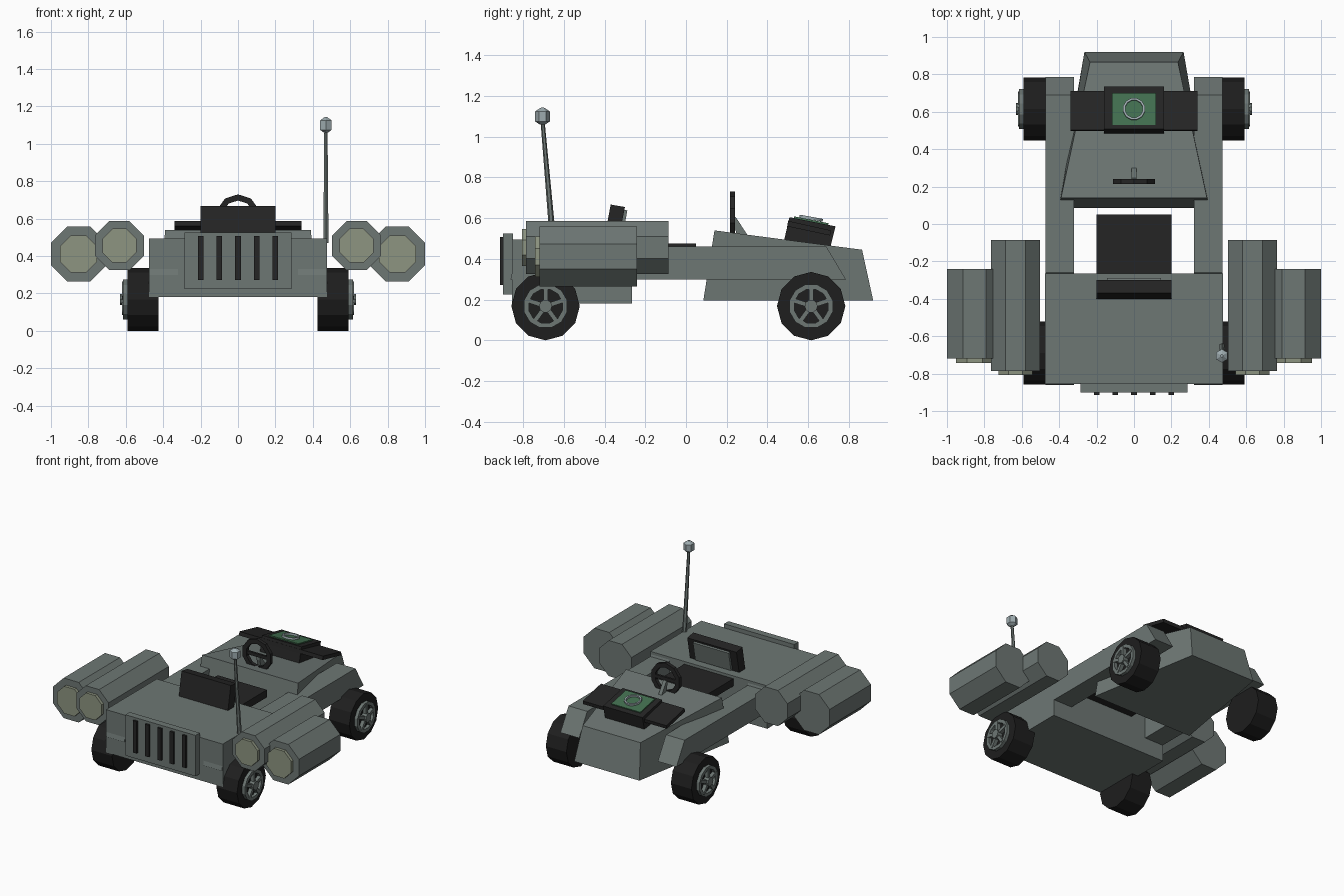
import bpy, bmesh, math
from mathutils import Matrix, Vector

if "Cube" in bpy.data.objects:
    bpy.data.objects.remove(bpy.data.objects["Cube"])

def material(name, rgb):
    m = bpy.data.materials.new(name)
    m.diffuse_color = (*rgb, 1)
    m.use_nodes = True
    m.node_tree.nodes["Principled BSDF"].inputs["Base Color"].default_value = m.diffuse_color
    return m

GREY = material("body grey", (0.155, 0.185, 0.175))
DARK = material("dark trim", (0.018, 0.018, 0.018))
TYRE = material("tyre black", (0.013, 0.013, 0.013))
GREEN = material("panel green", (0.055, 0.16, 0.08))
CAP = material("pale cap", (0.27, 0.30, 0.22))
LIGHT = material("light metal", (0.34, 0.41, 0.43))

X = Matrix.Rotation(math.pi / 2, 4, 'Y')   # turns z axis to +x
Y = Matrix.Rotation(-math.pi / 2, 4, 'X')  # turns z axis to +y

def finish(name, bm, mat):
    bmesh.ops.recalc_face_normals(bm, faces=bm.faces)
    me = bpy.data.meshes.new(name)
    bm.to_mesh(me)
    bm.free()
    me.materials.append(mat)
    ob = bpy.data.objects.new(name, me)
    bpy.context.collection.objects.link(ob)
    return ob

def loft(name, loops, mat, closed=False):
    """Skin equal-length point loops; cap the ends, or close into a ring."""
    bm = bmesh.new()
    vs = [[bm.verts.new(p) for p in l] for l in loops]
    n = len(loops[0])
    for i in range(len(vs) if closed else len(vs) - 1):
        a, b = vs[i], vs[(i + 1) % len(vs)]
        for j in range(n):
            k = (j + 1) % n
            bm.faces.new((a[j], a[k], b[k], b[j]))
    if not closed:
        bm.faces.new(vs[0])
        bm.faces.new(vs[-1])
    return finish(name, bm, mat)

def slab(name, x0, x1, yz, mat):
    return loft(name, [[(x, y, z) for y, z in yz] for x in (x0, x1)], mat)

def box(name, x0, x1, y0, y1, z0, z1, mat):
    return slab(name, x0, x1, [(y0, z0), (y1, z0), (y1, z1), (y0, z1)], mat)

def rod(name, p, q, r1, r2, sides, mat, turn=0):
    p, q = Vector(p), Vector(q)
    d = q - p
    rot = Y if abs(d.normalized().y) > .999 else (
        d.to_track_quat('Z', 'Y').to_matrix().to_4x4())
    bm = bmesh.new()
    bmesh.ops.create_cone(bm, cap_ends=True, segments=sides, radius1=r1, radius2=r2,
                          depth=d.length, matrix=Matrix.Translation((p + q) / 2) @ rot
                          @ Matrix.Rotation(turn, 4, 'Z'))
    return finish(name, bm, mat)

def ring(name, centre, r_in, r_out, depth, rot, n, mat):
    m = Matrix.Translation(centre) @ rot
    h = depth / 2
    loops = []
    for i in range(n):
        a = 2 * math.pi * (i + .5) / n
        loops.append([m @ Vector((r * math.cos(a), r * math.sin(a), z))
                      for r, z in ((r_in, -h), (r_out, -h), (r_out, h), (r_in, h))])
    return loft(name, loops, mat, closed=True)

# body block, hood and side rails
box("rear_body", -.475, .475, -.855, -.265, .18, .495, GREY)
loft("hood", [
    [(-.41, .085, .195), (.41, .085, .195), (.39, .14, .54), (-.39, .14, .54)],
    [(-.265, .92, .195), (.265, .92, .195), (.235, .865, .445), (-.235, .865, .445)]], GREY)
for s, side in ((-1, "left"), (1, "right")):
    slab(side + "_rail", s * .32, s * .472,
         [(-.862, .30), (.785, .30), (.69, .46), (-.26, .46), (-.27, .49), (-.82, .49)], GREY)

# grille with slots
box("grille_plate", -.285, .285, -.9, -.85, .225, .525, GREY)
for i in range(5):
    x = -.2 + .1 * i
    box("grille_slot", x - .015, x + .015, -.915, -.89, .272, .507, DARK)

# seat
box("seat_cushion", -.2, .2, -.27, .05, .42, .475, DARK)
slab("seat_back", -.2, .2, [(-.405, .48), (-.335, .48), (-.3, .655), (-.37, .667)], DARK)
slab("seat_back_panel", -.145, .145, [(-.335, .50), (-.315, .50), (-.288, .638), (-.308, .643)], GREY)

# steering wheel and column
ring("steering_wheel", (0, .228, .612), .085, .118, .026, Y, 10, DARK)
box("steering_spoke", -.09, .09, .22, .236, .598, .622, DARK)
slab("steering_column", -.013, .013, [(.235, .6), (.235, .57), (.255, .5), (.30, .5), (.30, .52), (.245, .605)], GREY)

# console on the hood with side wings and dial
slab("console", -.16, .16, [(.483, .495), (.71, .46), (.735, .56), (.508, .605)], DARK)
slab("console_wings", -.34, .34, [(.497, .56), (.708, .515), (.712, .54), (.502, .587)], DARK)
slab("console_screen", -.118, .118, [(.53, .59), (.697, .56), (.70, .575), (.53, .609)], GREEN)
ring("console_dial", (0, .615, .6), .048, .06, .014, Matrix.Rotation(-.18, 4, 'X'), 12, LIGHT)

# side thrusters
for s, side in ((-1, "left"), (1, "right")):
    for label, x, z, a, y0, y1, cap in (("outer", .8525, .411, .1475, -.72, -.24, .108),
                                        ("inner", .634, .456, .131, -.785, -.085, .098)):
        t = math.pi / 8
        r = a / math.cos(t)
        rod(f"{side}_{label}_thruster", (s * x, y0, z), (s * x, y1, z), r, r, 8, GREY, t)
        rod(f"{side}_{label}_thruster_cap", (s * x, y0 - .022, z), (s * x, y0 + .02, z),
            cap, cap, 8, CAP, t)

# wheels with five-spoke hubs
for s, side in ((-1, "left"), (1, "right")):
    for end, y in (("front", -.69), ("back", .615)):
        nm, z = f"{side}_{end}_", .168
        bm = bmesh.new()
        bmesh.ops.create_cone(bm, cap_ends=True, segments=12, radius1=.168, radius2=.168,
                              depth=.167, matrix=Matrix.Translation((s * .5085, y, z)) @ X)
        finish(nm + "tyre", bm, TYRE)
        ring(nm + "rim", (s * .6, y, z), .085, .11, .03, X, 12, GREY)
        bm = bmesh.new()
        bmesh.ops.create_cone(bm, cap_ends=True, segments=10, radius1=.032, radius2=.032,
                              depth=.045, matrix=Matrix.Translation((s * .608, y, z)) @ X)
        finish(nm + "hub", bm, GREY)
        for i in range(5):
            bm = bmesh.new()
            bmesh.ops.create_cube(bm, size=1, matrix=Matrix.Translation((s * .604, y, z))
                                  @ Matrix.Rotation(2 * math.pi * i / 5, 4, 'X')
                                  @ Matrix.Translation((0, 0, .055))
                                  @ Matrix.Diagonal((.03, .022, .08, 1)))
            finish(nm + "spoke", bm, GREY)

# antenna
rod("antenna_rod", (.47, -.652, .47), (.47, -.705, 1.08), .016, .01, 6, GREY)
rod("antenna_knob", (.47, -.705, 1.075), (.47, -.705, 1.125), .036, .036, 6, LIGHT)
rod("antenna_knob_top", (.47, -.705, 1.125), (.47, -.705, 1.143), .036, .008, 6, LIGHT)
rod("antenna_knob_base", (.47, -.705, 1.06), (.47, -.705, 1.075), .012, .036, 6, LIGHT)
